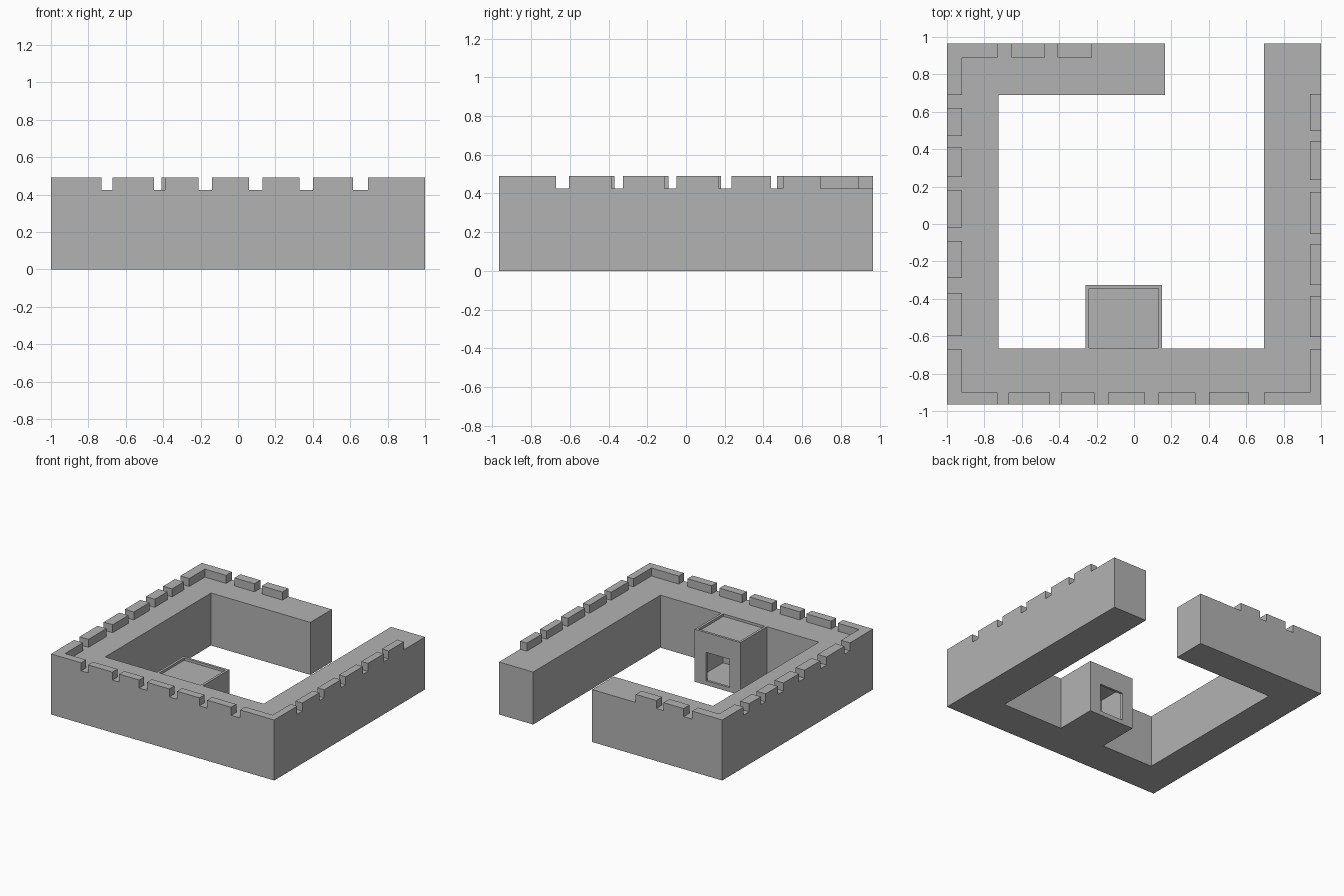
import bpy
import bmesh

cube = bpy.data.objects.get("Cube")
if cube:
    bpy.data.objects.remove(cube, do_unlink=True)

stone = bpy.data.materials.new("grey_stone")
stone.use_nodes = True
GREY = (0.45, 0.45, 0.45, 1)
stone.diffuse_color = GREY
stone.node_tree.nodes["Principled BSDF"].inputs["Base Color"].default_value = GREY

# Main levels and plan edges
WALK, TOP = 0.425, 0.49
LEFT, RIGHT, FRONT, BACK = -1.0, 1.0, -0.965, 0.965
IN_L, IN_R, IN_F, IN_B = -0.725, 0.695, -0.665, 0.69
GATE = 0.165


def prism(name, outlines, z0, z1):
    """Extrude one or more plan outlines between two heights."""
    bm = bmesh.new()
    for outline in outlines:
        face = bm.faces.new([bm.verts.new((x, y, z0)) for x, y in outline])
        result = bmesh.ops.extrude_face_region(bm, geom=[face])
        verts = [v for v in result["geom"] if isinstance(v, bmesh.types.BMVert)]
        bmesh.ops.translate(bm, verts=verts, vec=(0, 0, z1 - z0))
    bmesh.ops.recalc_face_normals(bm, faces=bm.faces[:])
    mesh = bpy.data.meshes.new(name)
    bm.to_mesh(mesh)
    bm.free()
    mesh.materials.append(stone)
    obj = bpy.data.objects.new(name, mesh)
    bpy.context.collection.objects.link(obj)
    return obj


def rect(x0, x1, y0, y1):
    return [(x0, y0), (x1, y0), (x1, y1), (x0, y1)]


def corner(cx, cy, ex, ey, ix, iy):
    """L-shaped merlon: outer corner, ends of both arms, inner corner."""
    return [(cx, cy), (ex, cy), (ex, iy), (ix, iy), (ix, ey), (cx, ey)]


# Thick wall around the courtyard, open at the gate
prism("fort_wall", [[
    (LEFT, FRONT), (RIGHT, FRONT), (RIGHT, BACK), (IN_R, BACK), (IN_R, IN_F),
    (IN_L, IN_F), (IN_L, IN_B), (GATE, IN_B), (GATE, BACK), (LEFT, BACK)]], 0, WALK)

# Battlements along the outer edge
PAR_L, PAR_R, PAR_F, PAR_B = -0.92, 0.94, -0.90, 0.89
front = [(-0.67, -0.45), (-0.39, -0.21), (-0.14, 0.06), (0.13, 0.33), (0.40, 0.615)]
back = [(-0.655, -0.475), (-0.41, -0.225)]
plus_x = [(-0.605, -0.385), (-0.325, -0.11), (-0.05, 0.17), (0.235, 0.44), (0.50, 0.695)]
minus_x = [(-0.60, -0.37), (-0.29, -0.09), (-0.02, 0.18), (0.25, 0.41), (0.47, 0.62)]
prism("front_battlements", [rect(a, b, FRONT, PAR_F) for a, b in front], WALK, TOP)
prism("back_battlements", [rect(a, b, PAR_B, BACK) for a, b in back], WALK, TOP)
prism("left_battlements", [rect(PAR_R, RIGHT, a, b) for a, b in plus_x], WALK, TOP)
prism("right_battlements", [rect(LEFT, PAR_L, a, b) for a, b in minus_x], WALK, TOP)
prism("corner_battlements", [
    corner(LEFT, FRONT, -0.73, -0.67, PAR_L, PAR_F),
    corner(RIGHT, FRONT, 0.695, -0.67, PAR_R, PAR_F),
    corner(LEFT, BACK, -0.73, 0.69, PAR_L, PAR_B)], WALK, TOP)

# Guard hut: hollow room, doorway and sunken roof
HUT_L, HUT_R, HUT_B, RIM = -0.26, 0.15, -0.325, 0.02
hut = prism("guard_hut", [rect(HUT_L, HUT_R, IN_F, HUT_B)], 0, WALK)
room = rect(HUT_L + RIM, HUT_R - RIM, IN_F + 0.005, HUT_B - RIM)
roof = rect(HUT_L + RIM, HUT_R - RIM, IN_F + 0.001, HUT_B - RIM)
door = rect(-0.16, 0.05, HUT_B - 0.05, HUT_B + 0.05)
cuts = [prism("room_cutter", [room], 0.03, 0.38),
        prism("roof_cutter", [roof], 0.405, 0.5),
        prism("door_cutter", [door], 0.035, 0.265)]
for cutter in cuts:
    mod = hut.modifiers.new(cutter.name, 'BOOLEAN')
    mod.operation = 'DIFFERENCE'
    mod.solver = 'EXACT'
    mod.object = cutter
bpy.context.view_layer.objects.active = hut
for mod in list(hut.modifiers):
    bpy.ops.object.modifier_apply(modifier=mod.name)
for cutter in cuts:
    bpy.data.objects.remove(cutter, do_unlink=True)
